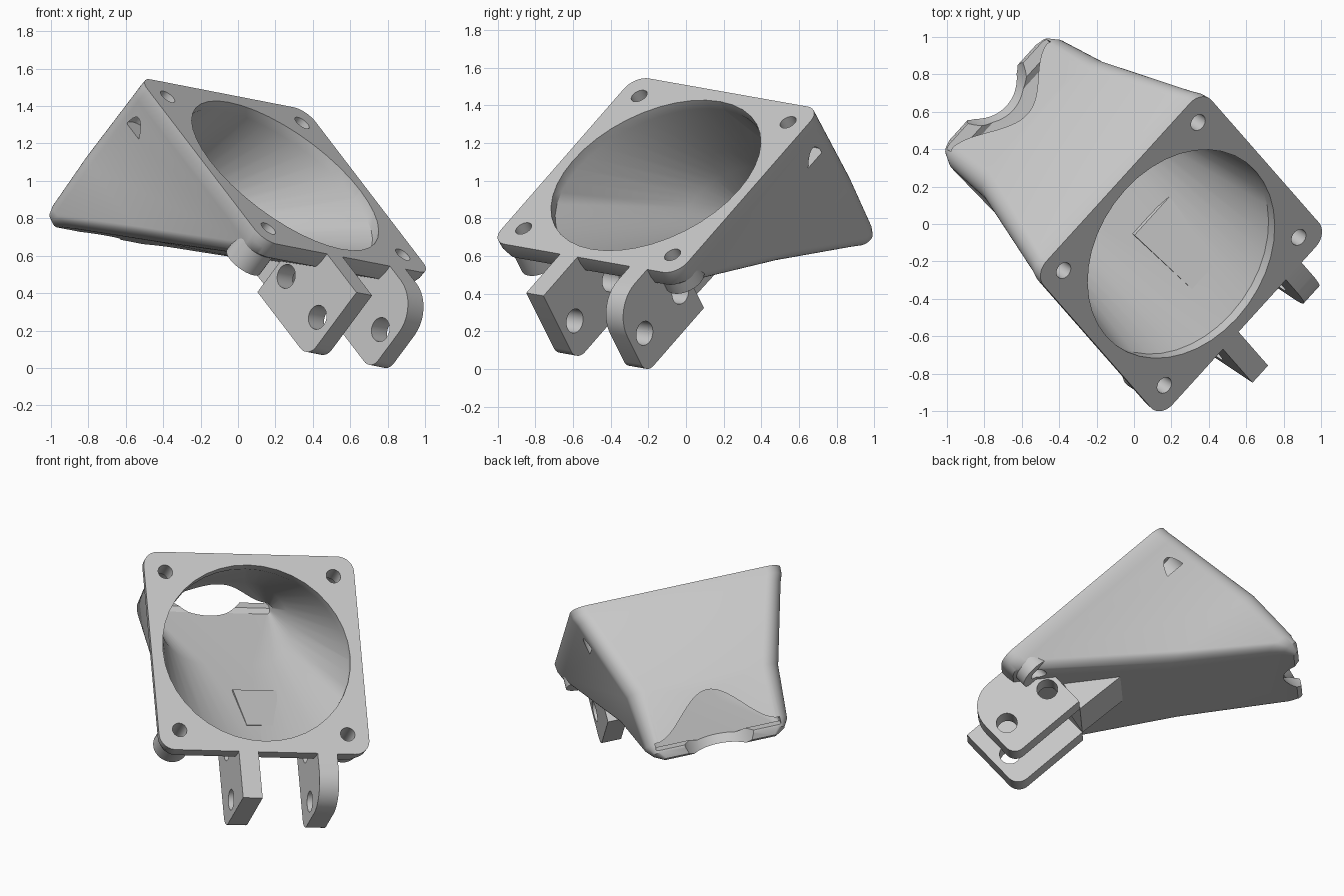
import bpy, bmesh, math
from mathutils import Matrix, Vector

if "Cube" in bpy.data.objects:
    bpy.data.objects.remove(bpy.data.objects["Cube"])

# Tilted working frame: u along the flange, v towards the lugs, w into the duct
U = Vector((0.667, 0.734, -0.130)).normalized()
V = Vector((0.497, -0.571, -0.652))
V = (V - U * V.dot(U)).normalized()
W = U.cross(V)
FRAME = Matrix((U, V, W)).transposed().to_4x4()
FRAME.translation = (0.2525, -0.16, 1.028)

grey = bpy.data.materials.new("plain grey")
grey.use_nodes = True
COLOUR = (0.58, 0.58, 0.58, 1)
grey.diffuse_color = COLOUR
grey.node_tree.nodes["Principled BSDF"].inputs["Base Color"].default_value = COLOUR


def rounded(corners, seg=10):
    """Closed 2D outline from (a, b, radius) corners."""
    out = []
    for i, (a, b, r) in enumerate(corners):
        p = Vector((a, b))
        if r == 0:
            out.append(p)
            continue
        d1 = (Vector(corners[i - 1][:2]) - p).normalized()
        d2 = (Vector(corners[(i + 1) % len(corners)][:2]) - p).normalized()
        half = d1.angle(d2) / 2
        centre = p + (d1 + d2).normalized() * r / math.sin(half)
        s = (p + d1 * r / math.tan(half) - centre).normalized()
        e = (p + d2 * r / math.tan(half) - centre).normalized()
        out += [centre + s.slerp(e, k / seg).normalized() * r for k in range(seg + 1)]
    return out


def loft(name, rings):
    """Skin rings of equal point count and cap both ends."""
    bm = bmesh.new()
    loops = [[bm.verts.new(p) for p in ring] for ring in rings]
    for r0, r1 in zip(loops, loops[1:]):
        for i in range(len(r0)):
            j = (i + 1) % len(r0)
            bm.faces.new((r0[i], r0[j], r1[j], r1[i]))
    bm.faces.new(loops[0])
    bm.faces.new(loops[-1])
    bmesh.ops.recalc_face_normals(bm, faces=bm.faces)
    me = bpy.data.meshes.new(name)
    bm.to_mesh(me)
    bm.free()
    me.materials.append(grey)
    ob = bpy.data.objects.new(name, me)
    bpy.context.collection.objects.link(ob)
    ob.matrix_world = FRAME
    return ob


def tapered(name, sections):
    """Loft of rounded rectangles (w, half width, v start, v end, radius)."""
    rings = []
    for w, h, v0, v1, r in sections:
        line = rounded([(-h, v0, r), (h, v0, r), (h, v1, r), (-h, v1, r)])
        rings.append([(p.x, p.y, w) for p in line])
    return loft(name, rings)


def plate(name, u0, u1, corners):
    line = rounded(corners)
    return loft(name, [[(u, p.x, p.y) for p in line] for u in (u0, u1)])


def rod(name, start, end, radius, n=40):
    start, end = Vector(start), Vector(end)
    turn = (end - start).to_track_quat('Z', 'Y')
    ring = [turn @ Vector((radius * math.cos(k * math.tau / n),
                           radius * math.sin(k * math.tau / n), 0)) for k in range(n)]
    return loft(name, [[p + q for q in ring] for p in (start, end)])


def cut(target, cutter):
    cutter.hide_render = True
    mod = target.modifiers.new("cut", 'BOOLEAN')
    mod.operation, mod.solver, mod.object = 'DIFFERENCE', 'EXACT', cutter
    bpy.context.view_layer.objects.active = target
    bpy.ops.object.modifier_apply(modifier=mod.name)
    bpy.data.objects.remove(cutter)


# Duct body: square flange tapering to a flat outlet, with a sloping floor
duct = tapered("duct", [
    (0, 0.674, -0.674, 0.674, 0.1), (0.05, 0.67, -0.68, 0.674, 0.1),
    (0.1, 0.65, -0.695, 0.665, 0.1), (0.655, 0.485, -0.835, -0.131, 0.11),
    (1.0, 0.455, -0.835, -0.632, 0.09), (1.06, 0.42, -0.825, -0.715, 0.05),
    (1.1, 0.36, -0.80, -0.765, 0.016)])
cavity = tapered("cavity", [
    (-0.05, 0.6, -0.6, 0.6, 0.599), (0.06, 0.6, -0.6, 0.6, 0.599),
    (0.655, 0.42, -0.785, -0.22, 0.27), (1.01, 0.40, -0.795, -0.735, 0.025)])
cut(duct, cavity)

# Outlet: bell-shaped arch through the end wall, running along the floor
HALF, N = 0.40, 32
arch = [(u, 1.0 - 0.135 * (1 + math.cos(math.pi * u / HALF)))
        for u in (HALF * (2 * k / N - 1) for k in range(N + 1))]
arch += [(HALF, 1.05), (-HALF, 1.05)]
cut(duct, loft("arch", [[(u, -0.83 - 0.81 * s, w + 0.59 * s) for u, w in arch]
                        for s in (-0.1, 0.3)]))
# Round bite in the floor lip
cut(duct, rod("bite", (0, -0.965, 0.92), (0, -0.965, 1.4), 0.26, 64))

# Corner screw holes, nut pockets by the outlet side, bosses by the lugs
S = 0.539
for su, side, depth in ((-1, "right", 0.24), (1, "left", 0.18)):
    for sv, end in ((-1, 0.2), (1, 0.4)):
        x, y = su * S, sv * S
        cut(duct, rod("hole", (x, y, -0.1), (x, y, end), 0.046))
    cut(duct, rod("pocket", (su * S, -S, 0.13), (su * S, -S, 0.26), 0.09))
    boss = rod(side + "_boss", (su * S, S, 0.03), (su * S, S, depth), 0.11)
    cut(boss, rod("hole", (su * S, S, -0.1), (su * S, S, 0.4), 0.046))

# Hinge lugs with two pin holes each
ROOT = [(0.45, 0.47, 0), (0.45, 0.25, 0), (0.66, 0.07, 0), (0.66, 0, 0)]
for name, u0, u1, tip in (
        ("right_lug", -0.17, -0.045, [(0.99, 0, 0), (0.99, 0.47, 0.08)]),
        ("left_lug", 0.335, 0.46, [(0.99, 0, 0.2), (0.99, 0.47, 0.07)])):
    lug = plate(name, u0, u1, ROOT + tip)
    for v in (0.543, 0.878):
        cut(lug, rod("pin_hole", (u0 - 0.1, v, 0.276), (u1 + 0.1, v, 0.276), 0.065))

# Block joining the lugs to the duct floor
plate("lug_block", -0.047, 0.337,
      [(0.45, 0.47, 0), (0.40, 0.20, 0), (0.05, 0.44, 0), (0.05, 0.48, 0)])

# Smooth curved walls, keep edges crisp
bpy.ops.object.select_all(action='DESELECT')
for ob in bpy.context.collection.objects:
    if ob.type == 'MESH' and grey.name in ob.data.materials:
        ob.select_set(True)
        bpy.context.view_layer.objects.active = ob
bpy.ops.object.shade_smooth_by_angle(angle=math.radians(30))
